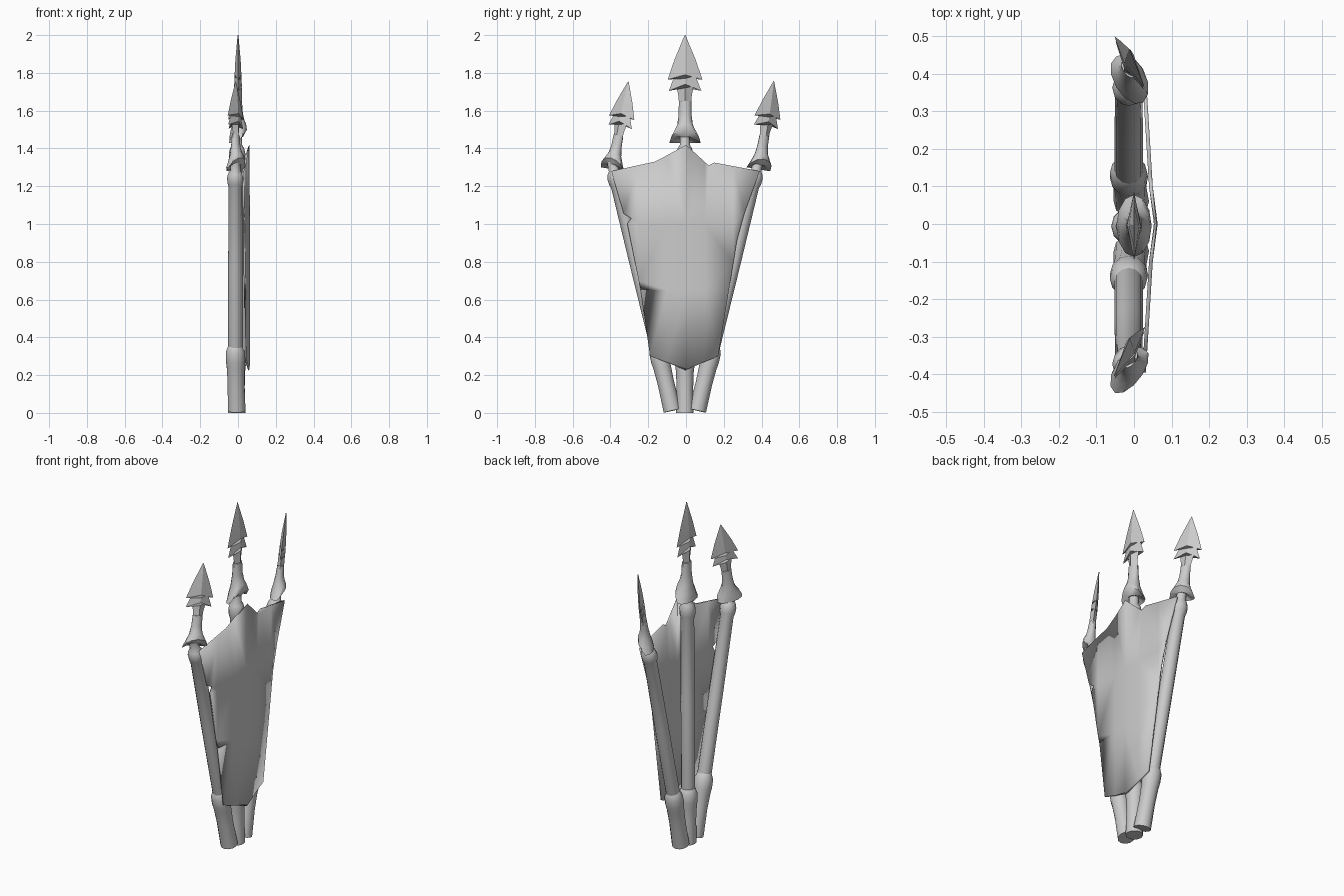
import bpy, bmesh
from math import sin, cos, pi, radians
from mathutils import Vector, Matrix

cube = bpy.data.objects.get("Cube")
if cube:
    bpy.data.objects.remove(cube, do_unlink=True)

grey = bpy.data.materials.new("plain_grey")
grey.use_nodes = True
grey.diffuse_color = (0.6, 0.6, 0.6, 1)
grey.node_tree.nodes["Principled BSDF"].inputs["Base Color"].default_value = (0.6, 0.6, 0.6, 1)


def finish(name, bm, smooth_angle):
    bmesh.ops.recalc_face_normals(bm, faces=bm.faces)
    mesh = bpy.data.meshes.new(name)
    bm.to_mesh(mesh)
    bm.free()
    mesh.materials.append(grey)
    obj = bpy.data.objects.new(name, mesh)
    bpy.context.collection.objects.link(obj)
    bpy.ops.object.select_all(action='DESELECT')
    bpy.context.view_layer.objects.active = obj
    obj.select_set(True)
    bpy.ops.object.shade_smooth_by_angle(angle=radians(smooth_angle))
    return obj


def loft(name, rings, matrix, smooth_angle=40):
    """Skin a stack of equal-sized rings and cap both ends."""
    bm = bmesh.new()
    loops = [[bm.verts.new(matrix @ Vector(p)) for p in ring] for ring in rings]
    n = len(loops[0])
    for a, b in zip(loops, loops[1:]):
        for i in range(n):
            j = (i + 1) % n
            bm.faces.new((a[i], a[j], b[j], b[i]))
    bm.faces.new(loops[0][::-1])
    bm.faces.new(loops[-1])
    return finish(name, bm, smooth_angle)


def oval(thick, wide, z, lift=0, n=12):
    """Ring whose +x side may be raised."""
    angles = [2 * pi * i / n for i in range(n)]
    return [(thick * cos(a), wide * sin(a), z + lift * max(0, cos(a))) for a in angles]


def bone(name, start, end, profile):
    """Round limb between two points; profile is (distance fraction, radius)."""
    start, end = Vector(start), Vector(end)
    axis = end - start
    turn = Vector((0, 0, 1)).rotation_difference(axis).to_matrix().to_4x4()
    rings = [oval(r, r, f * axis.length) for f, r in profile]
    loft(name, rings, Matrix.Translation(start) @ turn)


LOWER = [(0, .047), (.5, .044), (.8, .047), (.92, .051), (1.08, .05), (1.2, .036), (1.25, .02)]
UPPER = [(0, .034), (.06, .038), (.5, .038), (.94, .036), (.96, .042), (.99, .044),
         (1.015, .037), (1.03, .027), (1.08, .025)]
# Blade rings: edge height, half width, ridge height, half thickness
BLADE = [(.17, .03, .17, .024), (.27, .034, .27, .02), (.33, .045, .32, .02),
         (.305, .086, .34, .02), (.385, .055, .37, .019), (.365, .092, .39, .018),
         (.47, .056, .47, .014), (.598, .003, .6, .002)]


def claw(side, base, tilt, yaw, scale):
    matrix = (Matrix.Translation(base) @ Matrix.Rotation(radians(-tilt), 4, 'X')
              @ Matrix.Rotation(radians(yaw), 4, 'Z') @ Matrix.Diagonal((*scale, 1)))
    # Flared cuff, raised on the outer face
    cuff = [oval(.026, .026, .06), oval(.047, .083, .03, .07), oval(.043, .06, .075, .055),
            oval(.034, .042, .12, .03), oval(.026, .034, .18), oval(.021, .033, .25)]
    loft(side + "_claw_cuff", cuff, matrix)
    # Barbed blade with a ridge on each face
    blade = [[(t, 0, zc), (0, w, ze), (-t, 0, zc), (0, -w, ze)] for ze, w, zc, t in BLADE]
    loft(side + "_claw_blade", blade, matrix, 25)


# Three fingers: foot, knuckle, fingertip, claw base, tilt, yaw, scale
FINGERS = {
    "front": ((-.007, -.072, .012), (-.014, -.14, .3), (-.014, -.375, 1.255),
              (-.012, -.395, 1.265), 10.4, -32, (.87, .87, .83)),
    "middle": ((-.007, -.006, 0), (-.01, -.006, .27), (-.005, -.006, 1.385),
               (0, -.005, 1.4), 0, 0, (1, 1, 1)),
    "back": ((-.007, .06, .012), (-.014, .13, .3), (-.014, .365, 1.255),
             (-.012, .38, 1.265), 9.8, 30, (.87, .87, .83)),
}
for side, (foot, knuckle, tip, base, tilt, yaw, scale) in FINGERS.items():
    bone(side + "_lower_bone", foot, knuckle, LOWER)
    bone(side + "_upper_bone", knuckle, tip, UPPER)
    claw(side, base, tilt, yaw, scale)

# Webbing: torn outline, creased along the middle finger
OUTLINE = [(-.395, 1.28), (-.165, 1.33), (0, 1.415), (.12, 1.31), (.15, 1.325), (.39, 1.28),
           (.31, 1.06), (.27, .915), (.17, .3), (0, .23), (-.19, .3), (-.24, .65),
           (-.31, 1.0), (-.29, 1.03), (-.33, 1.055)]
bm = bmesh.new()
bm.faces.new([bm.verts.new((0, y, z)) for y, z in OUTLINE])
for y in (-.25, -.1, 0, .1, .25):
    bmesh.ops.bisect_plane(bm, geom=bm.verts[:] + bm.edges[:] + bm.faces[:],
                           plane_co=(0, y, 0), plane_no=(0, 1, 0))
for z in (.65, 1.0):
    bmesh.ops.bisect_plane(bm, geom=bm.verts[:] + bm.edges[:] + bm.faces[:],
                           plane_co=(0, 0, z), plane_no=(0, 0, 1))
for v in bm.verts:
    d = abs(v.co.y)
    v.co.x = .058 - .13 * min(d, .1) - .062 * max(0, d - .1)
bmesh.ops.triangulate(bm, faces=bm.faces)
web = finish("webbing", bm, 40)
solid = web.modifiers.new("thickness", 'SOLIDIFY')
solid.thickness = .01
solid.offset = 0
